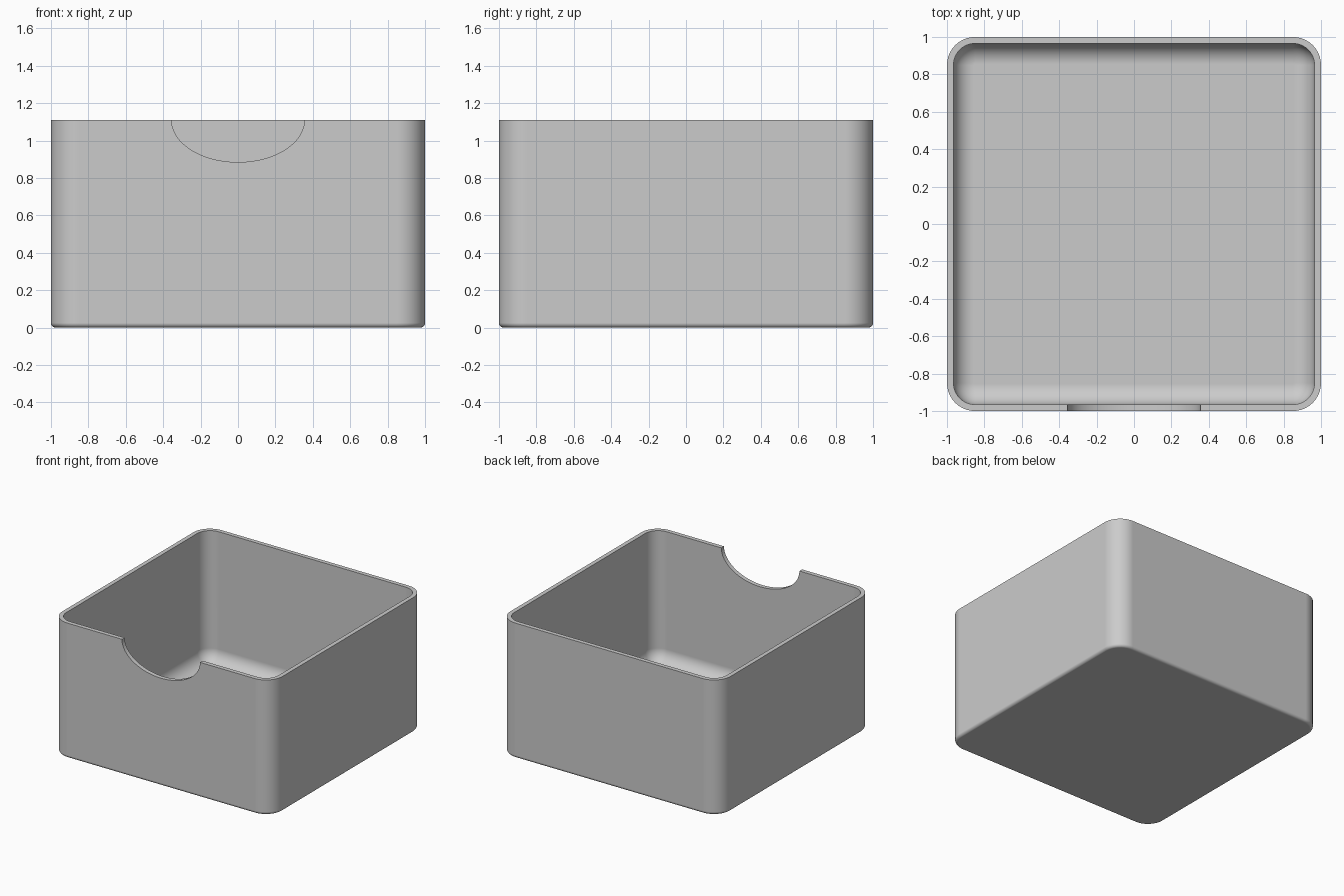
import bpy, bmesh, math

cube = bpy.data.objects.get("Cube")
if cube:
    bpy.data.objects.remove(cube, do_unlink=True)

HEIGHT, WALL, FLOOR = 1.11, 0.035, 0.035
CORNER, FOOT, COVE = 0.15, 0.025, 0.11
STEPS = 10

grey = bpy.data.materials.new("light grey")
grey.use_nodes = True
colour = (0.6, 0.6, 0.6, 1)
grey.diffuse_color = colour
grey.node_tree.nodes["Principled BSDF"].inputs["Base Color"].default_value = colour


def new_object(name, bm):
    bmesh.ops.recalc_face_normals(bm, faces=bm.faces)
    mesh = bpy.data.meshes.new(name)
    bm.to_mesh(mesh)
    bm.free()
    mesh.materials.append(grey)
    obj = bpy.data.objects.new(name, mesh)
    bpy.context.collection.objects.link(obj)
    return obj


def rounded_square(bm, inset, z):
    """Ring of vertices around a square with rounded corners."""
    centre, radius = 1 - CORNER, CORNER - inset
    ring = []
    for quarter in range(4):
        turn = quarter * math.pi / 2
        sx = 1 if quarter in (0, 3) else -1
        sy = 1 if quarter < 2 else -1
        for i in range(STEPS + 1):
            a = turn + i / STEPS * math.pi / 2
            ring.append(bm.verts.new((sx * centre + radius * math.cos(a),
                                      sy * centre + radius * math.sin(a), z)))
    return ring


def quarter_arc(radius):
    return [(radius * (1 - math.cos(t)), radius * (1 - math.sin(t)))
            for t in (i / STEPS * math.pi / 2 for i in range(STEPS + 1))]


# Wall section: rounded foot, up the outside, over the rim, down to the cove
section = [(inset, z) for inset, z in reversed(quarter_arc(FOOT))]
section += [(0, HEIGHT), (WALL, HEIGHT)]
section += [(WALL + inset, FLOOR + z) for inset, z in quarter_arc(COVE)]

# Open box with rounded corners
bm = bmesh.new()
rings = [rounded_square(bm, inset, z) for inset, z in section]
for low, high in zip(rings, rings[1:]):
    for i in range(len(low)):
        j = (i + 1) % len(low)
        bm.faces.new((low[i], low[j], high[j], high[i]))
bm.faces.new(rings[0])
bm.faces.new(rings[-1])
box = new_object("open_box", bm)

# Half-oval finger notch through the front wall
bm = bmesh.new()
bmesh.ops.create_cone(bm, cap_ends=True, segments=96, radius1=1, radius2=1, depth=0.3)
cutter = new_object("notch_cutter", bm)
cutter.rotation_euler.x = math.pi / 2
cutter.scale = (0.355, 0.225, 1)
cutter.location = (0, -1, HEIGHT)

notch = box.modifiers.new("finger notch", 'BOOLEAN')
notch.operation = 'DIFFERENCE'
notch.solver = 'EXACT'
notch.object = cutter
bpy.context.view_layer.objects.active = box
box.select_set(True)
bpy.ops.object.modifier_apply(modifier=notch.name)
bpy.data.objects.remove(cutter, do_unlink=True)

# Smooth rounded parts while keeping the rim and notch crisp
bpy.ops.object.shade_smooth_by_angle(angle=math.radians(35))
normals = box.modifiers.new("even shading", 'WEIGHTED_NORMAL')
normals.keep_sharp = True
